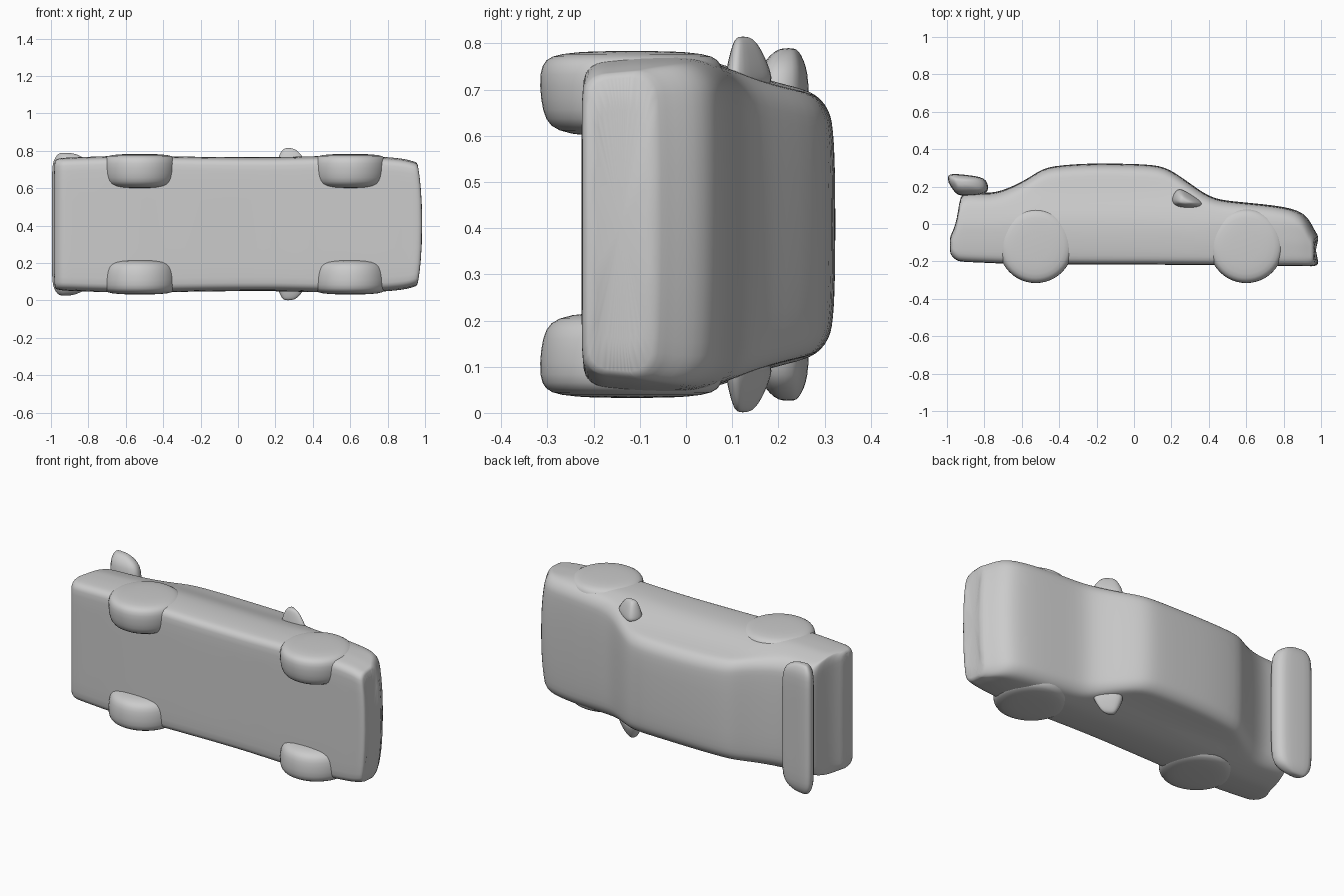
import bpy, bmesh, math

cube = bpy.data.objects.get("Cube")
if cube:
    bpy.data.objects.remove(cube, do_unlink=True)

MID = 0.408  # height of the car's centre plane (it lies on its side)

clay = bpy.data.materials.new("plain grey")
clay.diffuse_color = (0.6, 0.6, 0.6, 1)
clay.use_nodes = True
clay.node_tree.nodes["Principled BSDF"].inputs["Base Color"].default_value = (0.6, 0.6, 0.6, 1)


def loft(name, rings, subdiv=1):
    """Skin equal-length closed rings, cap both ends, smooth."""
    bm = bmesh.new()
    vs = [[bm.verts.new(p) for p in ring] for ring in rings]
    n = len(vs[0])
    for a, b in zip(vs, vs[1:]):
        for i in range(n):
            j = (i + 1) % n
            bm.faces.new((a[i], a[j], b[j], b[i]))
    bm.faces.new(vs[0])
    bm.faces.new(vs[-1])
    bmesh.ops.recalc_face_normals(bm, faces=bm.faces)
    me = bpy.data.meshes.new(name)
    bm.to_mesh(me)
    bm.free()
    me.materials.append(clay)
    ob = bpy.data.objects.new(name, me)
    bpy.context.collection.objects.link(ob)
    if subdiv:
        mod = ob.modifiers.new("soften", "SUBSURF")
        mod.levels = mod.render_levels = subdiv
    me.polygons.foreach_set("use_smooth", [True] * len(me.polygons))
    return ob


def interp(table, t):
    for (a, va), (b, vb) in zip(table, table[1:]):
        if t <= b:
            return va + (vb - va) * max(0, (t - a) / (b - a))
    return table[-1][1]


# Body: half width by height, and its taper along the length
WIDTH = [(-0.24, 0.348), (-0.2, 0.354), (-0.1, 0.364), (0, 0.364), (0.05, 0.352),
         (0.1, 0.338), (0.15, 0.317), (0.2, 0.304), (0.27, 0.29), (0.33, 0.275)]
TAPER = [(-0.99, 0.92), (-0.97, 0.96), (-0.93, 0.975), (-0.75, 0.995), (-0.55, 1.01),
         (-0.1, 0.985), (0.2, 0.985), (0.6, 1.01), (0.8, 0.99), (0.93, 0.955), (1.0, 0.9)]
# Stations: x, underside, top
STATIONS = [(-0.985, -0.15, -0.07), (-0.975, -0.172, -0.05), (-0.955, -0.19, -0.005),
            (-0.94, -0.197, 0.07), (-0.93, -0.2, 0.15), (-0.9, -0.203, 0.175),
            (-0.8, -0.207, 0.165), (-0.74, -0.21, 0.17), (-0.68, -0.212, 0.188),
            (-0.6, -0.214, 0.225), (-0.54, -0.215, 0.262), (-0.49, -0.215, 0.294),
            (-0.43, -0.215, 0.31), (-0.32, -0.216, 0.32), (-0.2, -0.217, 0.325),
            (0, -0.217, 0.322), (0.1, -0.217, 0.316), (0.16, -0.218, 0.305),
            (0.22, -0.218, 0.274), (0.3, -0.219, 0.217), (0.37, -0.22, 0.167),
            (0.43, -0.22, 0.137), (0.5, -0.221, 0.124), (0.62, -0.222, 0.113),
            (0.75, -0.224, 0.1), (0.85, -0.225, 0.083), (0.91, -0.225, 0.058),
            (0.945, -0.226, 0.02), (0.965, -0.226, -0.02), (0.985, -0.222, -0.055),
            (0.998, -0.205, -0.075)]


def body_ring(x, lo, hi):
    h = hi - lo
    rb, rt = min(0.04, h * 0.3), min(0.055, h * 0.35)
    half = []  # (inset from side, height) from underside to top
    for k in range(4):
        a = math.pi / 2 * k / 3
        half.append((rb * (1 - math.sin(a)), lo + rb * (1 - math.cos(a))))
    for k in range(1, 7):
        half.append((0, lo + rb + (h - rb - rt) * k / 7))
    for k in range(5):
        a = math.pi / 2 * k / 4
        half.append((rt * 1.2 * (1 - math.cos(a)), hi - rt * (1 - math.sin(a)) - 0.006))
    pts = [(interp(WIDTH, y) * interp(TAPER, x) - d, y) for d, y in half]
    pts = [(0.15, lo)] + pts + [(0.14, hi)]
    full = pts + [(-w, y) for w, y in reversed(pts)]
    bow = 0.035 * max(0, min(1, (x - 0.75) / 0.2))  # nose curves back at the sides
    return [(x - bow * (w / 0.35) ** 2, y, MID + w) for w, y in full]


loft("car_body", [body_ring(*s) for s in STATIONS])

# Wheels: rounded discs, set into the body
TYRE = [(0.19, 0.1), (0.202, 0.165), (0.225, 0.19), (0.27, 0.2), (0.33, 0.203),
        (0.358, 0.19), (0.37, 0.16), (0.376, 0.08)]
for end, cx in (("rear", -0.525), ("front", 0.6)):
    for side, s in (("left", 1), ("right", -1)):
        rings = [[(cx + r * math.cos(a), -0.117 + r * math.sin(a), MID + s * o)
                  for a in [math.tau * i / 24 for i in range(24)]] for o, r in TYRE]
        loft(f"{end}_{side}_wheel", rings)


def shrunk(profile, centre, scale, z):
    return [(centre[0] + (x - centre[0]) * scale, centre[1] + (y - centre[1]) * scale, z)
            for x, y in profile]


# Rear wing: plank across the tail with tapered tips
WING = [(-0.998, 0.262), (-0.97, 0.27), (-0.89, 0.262), (-0.82, 0.252), (-0.788, 0.235),
        (-0.775, 0.19), (-0.79, 0.16), (-0.87, 0.15), (-0.945, 0.15), (-0.965, 0.18),
        (-0.995, 0.22)]
TIPS = [(0.382, 0.2), (0.376, 0.45), (0.355, 0.72), (0.33, 0.9), (0.28, 1.0), (0.1, 1.0)]
spans = TIPS + [(-z, s) for z, s in reversed(TIPS)]
loft("rear_wing", [shrunk(WING, (-0.935, 0.225), s, MID + z) for z, s in spans])

# Door mirrors: pointed pods
POD = [(0.205, 0.095), (0.208, 0.15), (0.24, 0.195), (0.3, 0.155), (0.39, 0.1), (0.3, 0.083)]
for side, s in (("left", 1), ("right", -1)):
    loft(f"{side}_door_mirror",
         [shrunk(POD, (0.265, 0.12), k, MID + s * z)
          for z, k in ((0.29, 1.15), (0.33, 1.05), (0.36, 0.85), (0.39, 0.6), (0.408, 0.3))], 2)
